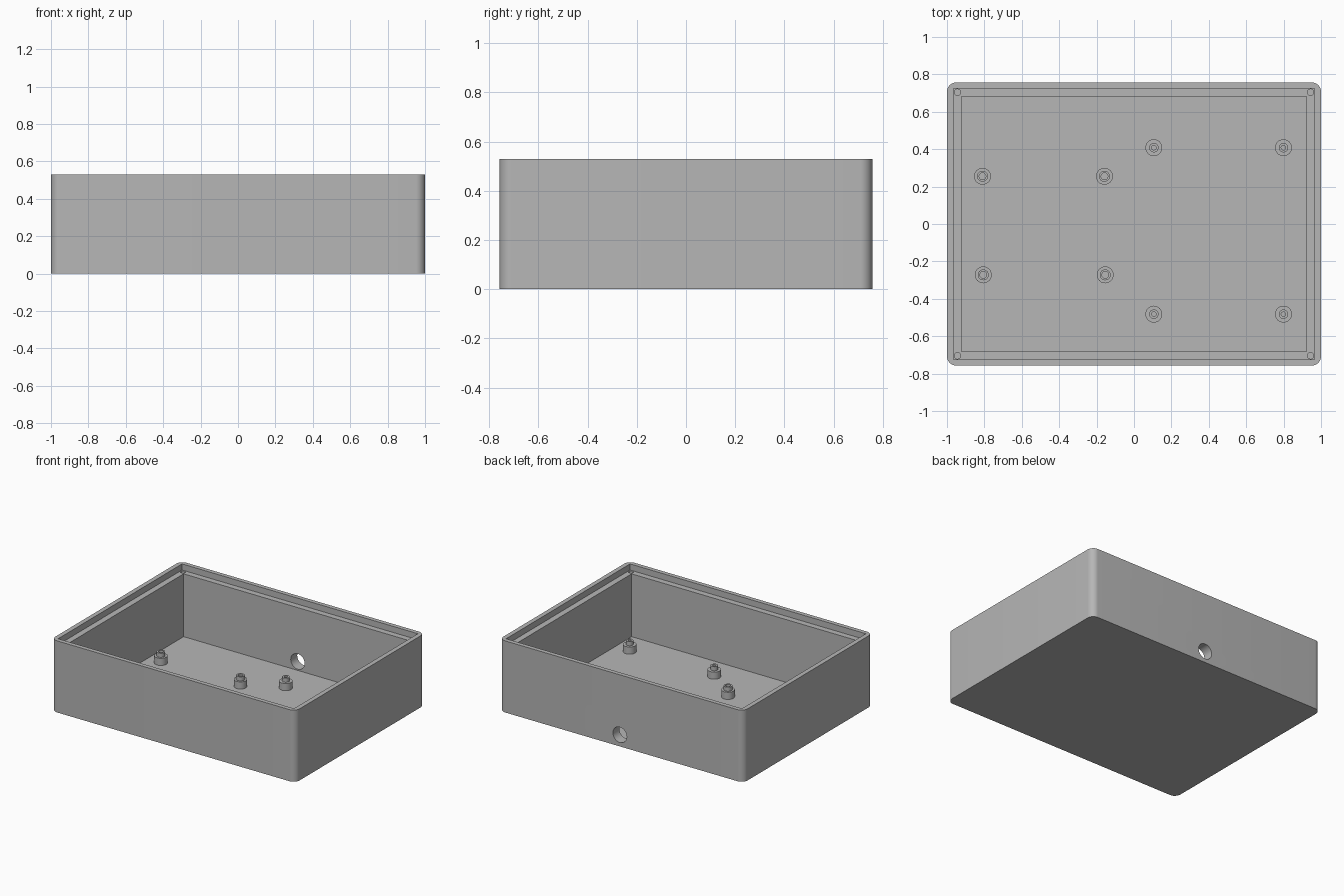
import bpy, bmesh, math
from mathutils import Matrix, Vector

cube = bpy.data.objects.get("Cube")
if cube:
    bpy.data.objects.remove(cube, do_unlink=True)

HX, HY, HEIGHT = 1.0, 0.757, 0.53
FLOOR, LEDGE = 0.02, 0.485

gray = bpy.data.materials.new("plain gray")
gray.use_nodes = True
color = (0.47, 0.47, 0.47, 1)
gray.diffuse_color = color
gray.node_tree.nodes["Principled BSDF"].inputs["Base Color"].default_value = color


def add_object(name, bm):
    mesh = bpy.data.meshes.new(name)
    bmesh.ops.recalc_face_normals(bm, faces=bm.faces)
    bm.to_mesh(mesh)
    bm.free()
    mesh.materials.append(gray)
    obj = bpy.data.objects.new(name, mesh)
    bpy.context.collection.objects.link(obj)
    return obj


def block(name, hx, hy, bottom, top, radius=0):
    """Box with optionally rounded vertical edges."""
    bm = bmesh.new()
    bmesh.ops.create_cube(bm, size=1)
    bmesh.ops.scale(bm, vec=(2 * hx, 2 * hy, top - bottom), verts=bm.verts)
    bmesh.ops.translate(bm, vec=(0, 0, (top + bottom) / 2), verts=bm.verts)
    if radius:
        upright = [e for e in bm.edges
                   if abs(e.verts[0].co.z - e.verts[1].co.z) > 0.01]
        bmesh.ops.bevel(bm, geom=upright, offset=radius, segments=10,
                        profile=0.5, affect='EDGES')
    return add_object(name, bm)


def rod(name, radius, length, center, along_y=False):
    bm = bmesh.new()
    matrix = Matrix.Translation(center)
    if along_y:
        matrix = matrix @ Matrix.Rotation(math.pi / 2, 4, 'X')
    bmesh.ops.create_cone(bm, cap_ends=True, segments=32, radius1=radius,
                          radius2=radius, depth=length, matrix=matrix)
    return add_object(name, bm)


def smooth(obj):
    bpy.ops.object.select_all(action='DESELECT')
    obj.select_set(True)
    bpy.context.view_layer.objects.active = obj
    bpy.ops.object.shade_smooth_by_angle(angle=math.radians(30))


def standoff(name, x, y, pin, bore):
    """Stepped round post with a blind hole, turned from a profile."""
    outer, shoulder, top = 0.045, 0.073, 0.103
    low, hole_floor = FLOOR - 0.008, FLOOR + 0.01
    profile = [(0, low), (outer, low), (outer, shoulder), (pin, shoulder),
               (pin, top), (bore, top), (bore, hole_floor), (0, hole_floor)]
    bm = bmesh.new()
    verts = [bm.verts.new((r, 0, z)) for r, z in profile]
    edges = [bm.edges.new(pair) for pair in zip(verts, verts[1:])]
    bmesh.ops.spin(bm, geom=verts + edges, cent=(0, 0, 0), axis=(0, 0, 1),
                   angle=math.tau, steps=32)
    bmesh.ops.remove_doubles(bm, verts=bm.verts, dist=0.0001)
    bmesh.ops.translate(bm, vec=(x, y, 0), verts=bm.verts)
    smooth(add_object(name, bm))


# Open case with rounded corners
case = block("case", HX, HY, 0, HEIGHT, radius=0.05)

# Cavity, lid recess, cable hole and corner screw holes
cutters = [
    block("cavity_cutter", 0.922, 0.681, FLOOR, HEIGHT + 0.1),
    block("lid_recess_cutter", 0.966, 0.725, LEDGE, HEIGHT + 0.2),
    rod("cable_hole_cutter", 0.057, 0.3, Vector((0.012, HY, 0.086)), True),
]
for sx in (-1, 1):
    for sy in (-1, 1):
        cutters.append(rod("screw_hole_cutter", 0.017, 0.3,
                           Vector((sx * 0.944, sy * 0.704, LEDGE))))
for cutter in cutters:
    cutter.hide_render = True
    mod = case.modifiers.new(cutter.name, 'BOOLEAN')
    mod.operation = 'DIFFERENCE'
    mod.solver = 'EXACT'
    mod.object = cutter

# Keep the cut shape and drop the cutters
depsgraph = bpy.context.evaluated_depsgraph_get()
cut_mesh = bpy.data.meshes.new_from_object(case.evaluated_get(depsgraph))
case.modifiers.clear()
case.data = cut_mesh
for cutter in cutters:
    bpy.data.objects.remove(cutter, do_unlink=True)
smooth(case)

# Board standoffs: a wide-bore set and a narrow-bore set
for side, x in (("right", -0.81), ("middle", -0.158)):
    standoff("wide_standoff_back_" + side, x, 0.255, 0.029, 0.018)
    standoff("wide_standoff_front_" + side, x + 0.004, -0.272, 0.029, 0.018)
for side, x in (("middle", 0.106), ("left", 0.799)):
    standoff("narrow_standoff_back_" + side, x, 0.408, 0.025, 0.012)
    standoff("narrow_standoff_front_" + side, x, -0.482, 0.025, 0.012)
